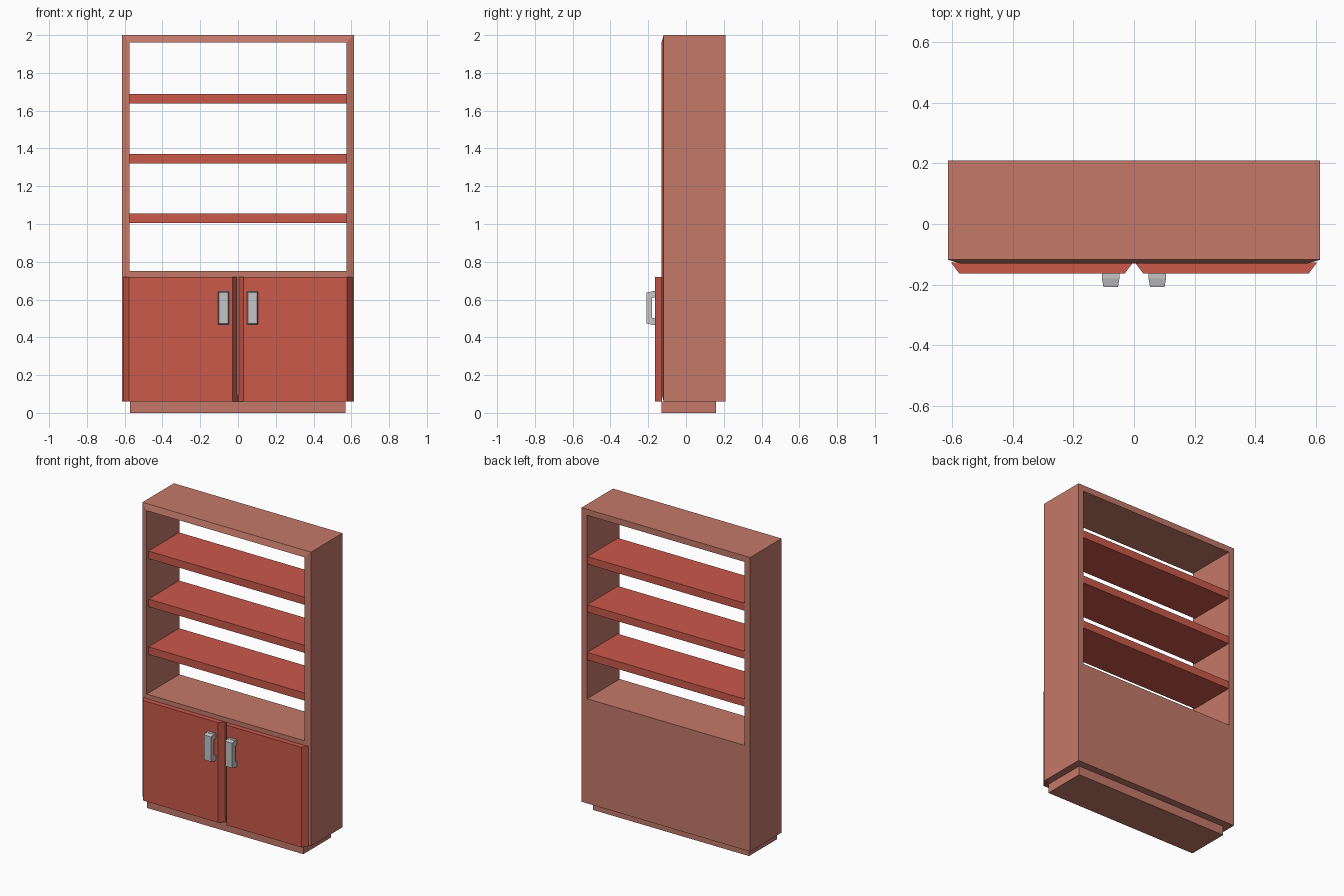
import bpy, bmesh

if "Cube" in bpy.data.objects:
    bpy.data.objects.remove(bpy.data.objects["Cube"])


def material(name, rgb):
    m = bpy.data.materials.new(name)
    m.diffuse_color = (*rgb, 1)
    m.use_nodes = True
    m.node_tree.nodes["Principled BSDF"].inputs["Base Color"].default_value = m.diffuse_color
    return m


PINK = material("dusty wood", (0.55, 0.19, 0.14))
RED = material("red wood", (0.59, 0.10, 0.068))
GREY = material("metal grey", (0.56, 0.56, 0.56))


def finish(name, bm, mat):
    bmesh.ops.recalc_face_normals(bm, faces=bm.faces)
    me = bpy.data.meshes.new(name)
    bm.to_mesh(me)
    bm.free()
    me.materials.append(mat)
    ob = bpy.data.objects.new(name, me)
    bpy.context.collection.objects.link(ob)
    return ob


def box(name, x, y, z, mat, cx=0.0, cz=0.0):
    """Box from ranges; cx / cz narrow the front (-y) end in x and z."""
    bm = bmesh.new()
    bmesh.ops.create_cube(bm, size=1)
    for v in bm.verts:
        sx, sy, sz = (1 if c > 0 else -1 for c in v.co)
        front = sy < 0
        v.co = (x[sx > 0] - sx * cx * front, y[sy > 0], z[sz > 0] - sz * cz * front)
    return finish(name, bm, mat)


# Carcass: outer shell with an open window above a closed cupboard
def rect(bm, w, y, z0, z1):
    return [bm.verts.new(p) for p in ((-w, y, z0), (w, y, z0), (w, y, z1), (-w, y, z1))]


def bridge(bm, a, b):
    for i in range(4):
        j = (i + 1) % 4
        bm.faces.new((a[i], a[j], b[j], b[i]))


FRONT, LIP, BACK = -0.118, -0.13, 0.21
bm = bmesh.new()
outer_f = rect(bm, 0.615, FRONT, 0.06, 2.0)
outer_b = rect(bm, 0.615, BACK, 0.06, 2.0)
hole_f = rect(bm, 0.575, LIP, 0.75, 1.96)
hole_b = rect(bm, 0.575, BACK, 0.75, 1.96)
bl, br = (bm.verts.new((x, LIP, 0.10)) for x in (-0.575, 0.575))
bridge(bm, outer_f, outer_b)
bridge(bm, hole_f, hole_b)
bridge(bm, outer_b, hole_b)
of, hf = outer_f, hole_f
for f in ((bl, br, hf[1], hf[0]),
          (of[0], of[1], br, bl),
          (of[1], of[2], hf[2], hf[1], br),
          (of[2], of[3], hf[3], hf[2]),
          (of[3], of[0], bl, hf[0], hf[3])):
    bm.faces.new(f)
finish("carcass", bm, PINK)

# Plinth
box("plinth", (-0.572, 0.568), (-0.13, 0.16), (0, 0.06), PINK)

# Shelves
for i, z in enumerate((1.005, 1.32, 1.637)):
    box(f"shelf_{i + 1}", (-0.575, 0.575), (-0.112, 0.208), (z, z + 0.05), RED)

# Doors with sloped side edges, and their handles
for side, s in (("left", -1), ("right", 1)):
    def span(a, b):
        return tuple(sorted((s * a, s * b)))
    box(f"{side}_door", span(0.003, 0.605), (-0.163, -0.127), (0.06, 0.72), RED, cx=0.027)
    hx = span(0.048, 0.106)
    box(f"{side}_handle_grip", hx, (-0.208, -0.18), (0.467, 0.643), GREY, cx=0.005, cz=0.006)
    box(f"{side}_handle_top", hx, (-0.18, -0.163), (0.61, 0.645), GREY)
    box(f"{side}_handle_bottom", hx, (-0.18, -0.163), (0.465, 0.503), GREY)
